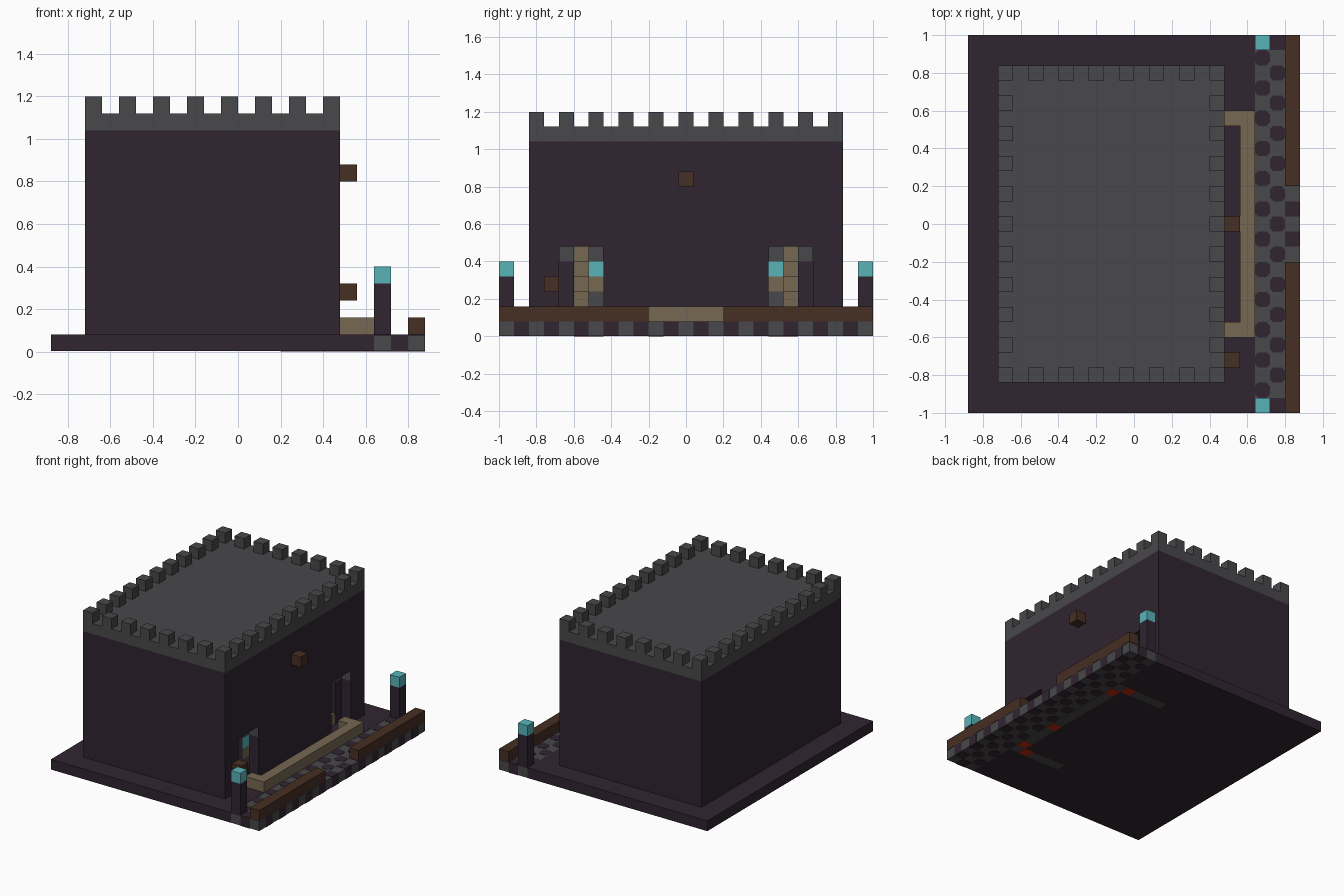
import bpy, bmesh
from math import copysign

U = 0.08  # block size

if "Cube" in bpy.data.objects:
    bpy.data.objects.remove(bpy.data.objects["Cube"], do_unlink=True)


def material(name, rgb):
    m = bpy.data.materials.new(name)
    m.use_nodes = True
    m.diffuse_color = (*rgb, 1)
    m.node_tree.nodes["Principled BSDF"].inputs["Base Color"].default_value = (*rgb, 1)
    return m


DARK = material("dark_plum_brick", (.030, .018, .030))
GREY = material("grey_stone", (.065, .065, .069))
TAN = material("tan_planks", (.181, .136, .084))
BROWN = material("brown_wood", (.061, .028, .017))
CYAN = material("cyan_lamp", (.098, .456, .485))
RED = material("red_block", (.50, .024, .005))


def prism(bm, outline, z0, z1):
    """Extrude a counter-clockwise outline from z0 to z1."""
    face = bm.faces.new([bm.verts.new((x, y, z0)) for x, y in outline])
    top = bmesh.ops.extrude_face_region(bm, geom=[face])["geom"]
    for v in top:
        if isinstance(v, bmesh.types.BMVert):
            v.co.z = z1


def rect(x0, x1, y0, y1):
    return [(x0, y0), (x1, y0), (x1, y1), (x0, y1)]


def octagon(x, y, r, c):
    k = r - c
    return [(x - k, y - r), (x + k, y - r), (x + r, y - k), (x + r, y + k),
            (x + k, y + r), (x - k, y + r), (x - r, y + k), (x - r, y - k)]


def build(name, mat, prisms):
    """One object from a list of (outline, z0, z1)."""
    bm = bmesh.new()
    for p in prisms:
        prism(bm, *p)
    bmesh.ops.recalc_face_normals(bm, faces=bm.faces)
    me = bpy.data.meshes.new(name)
    bm.to_mesh(me)
    bm.free()
    me.materials.append(mat)
    ob = bpy.data.objects.new(name, me)
    bpy.context.collection.objects.link(ob)
    return ob


def box(x0, x1, y0, y1, z0, z1):
    return rect(x0, x1, y0, y1), z0, z1


def sided(s, x0, x1, y0, y1, z0, z1):
    """Box on the s side of y = 0."""
    a, b = sorted((s * y0, s * y1))
    return box(x0, x1, a, b, z0, z1)


def both(*b):
    return [sided(s, *b) for s in (-1, 1)]


# Ground slab and chequered terrace strip
build("ground_slab", DARK, [box(-.88, .64, -1, 1, .002, .08)])
build("terrace_strip", GREY, [box(.64, .879, -.999, .999, .002, .078)])
tiles = []
for i in range(3):
    for j in range(25):
        if (i + j) % 2:
            x, y = .68 + i * U, -.96 + j * U
            edge = i == 2 or j in (0, 24)
            tiles.append((rect(x - .04, x + .04, y - .04, y + .04) if edge
                          else octagon(x, y, .04, .018), 0, .08))
build("terrace_dark_tiles", DARK, tiles)

# Inlays in the underside
build("underside_channels", GREY, both(.20, .56, .52, .60, 0, .01)
      + [box(.56, .64, -.60, .60, 0, .01)])
build("underside_red_blocks", RED, both(.48, .56, .52, .60, -.001, .012)
      + both(.56, .64, .44, .52, -.001, .012)
      + [box(.56, .64, -.20, -.12, -.001, .012)])

# Main hall with two doorway recesses and stair passages
hall = build("hall_walls", DARK, [box(-.72, .48, -.84, .84, .08, 1.04)])
cuts = [("recess_cutter", both(.40, .60, .44, .68, .05, .48)),
        ("passage_cutter", both(0, .45, .52, .60, .05, .48))]
for name, shapes in cuts:
    cutter = build(name, DARK, shapes)
    cutter.hide_render = True
    mod = hall.modifiers.new(name, "BOOLEAN")
    mod.operation = "DIFFERENCE"
    mod.solver = "EXACT"
    mod.object = cutter
    bpy.context.view_layer.objects.active = hall
    bpy.ops.object.modifier_apply(modifier=name)
    bpy.data.objects.remove(cutter, do_unlink=True)

# Stairs rising inside the passages
steps = []
for k in range(5):
    steps += both(.32 - k * U, .40 - k * U, .52, .60, .08, .16 + k * U)
build("passage_stairs", TAN, steps)

# Doorway trim: arch stones, lamps, plank and stone blocks
t = .004
build("arch_stones", GREY, both(.40 - t, .40 + t, .60, .68, .40, .48)
      + both(.40 - t, .40 + t, .44, .52, .40, .48)
      + both(.40, .479, .44, .44 + t, .40, .48)
      + both(.40, .479, .68 - t, .68, .40, .48))
build("doorway_lamps", CYAN, both(.40 - t, .40 + t, .44, .52, .32, .40))
build("doorway_planks", TAN, both(.40 - t, .40 + t, .44, .52, .24, .32))
build("doorway_stones", GREY, both(.40 - t, .40 + t, .44, .52, .16, .24))

# Roof with battlements
build("roof_slab", GREY, [box(-.72, .48, -.84, .84, 1.04, 1.12)])
merlons = []
for i in range(15):
    for j in range(21):
        if i % 2 == 0 and j % 2 == 0 and (i in (0, 14) or j in (0, 20)):
            x, y = -.72 + i * U, -.84 + j * U
            merlons.append(box(x, x + U, y, y + U, 1.12, 1.20))
build("battlements", GREY, merlons)

# Plank walkway joining the doorways
build("plank_walkway", TAN, [box(.56, .64, -.60, .60, .08, .16)]
      + both(.48, .56, .52, .60, .08, .16))

# Wooden rails and wall blocks
build("front_rails", BROWN, both(.80, .88, .20, 1, .08, .16))
build("high_wall_block", BROWN, [box(.48, .56, -.04, .04, .80, .88)])
build("low_wall_block", BROWN, [box(.48, .56, -.76, -.68, .24, .32)])

# Lamp posts
build("lamp_posts", DARK, both(.64, .72, .92, 1, .08, .32))
build("post_lamps", CYAN, both(.64, .72, .92, 1, .32, .40))
